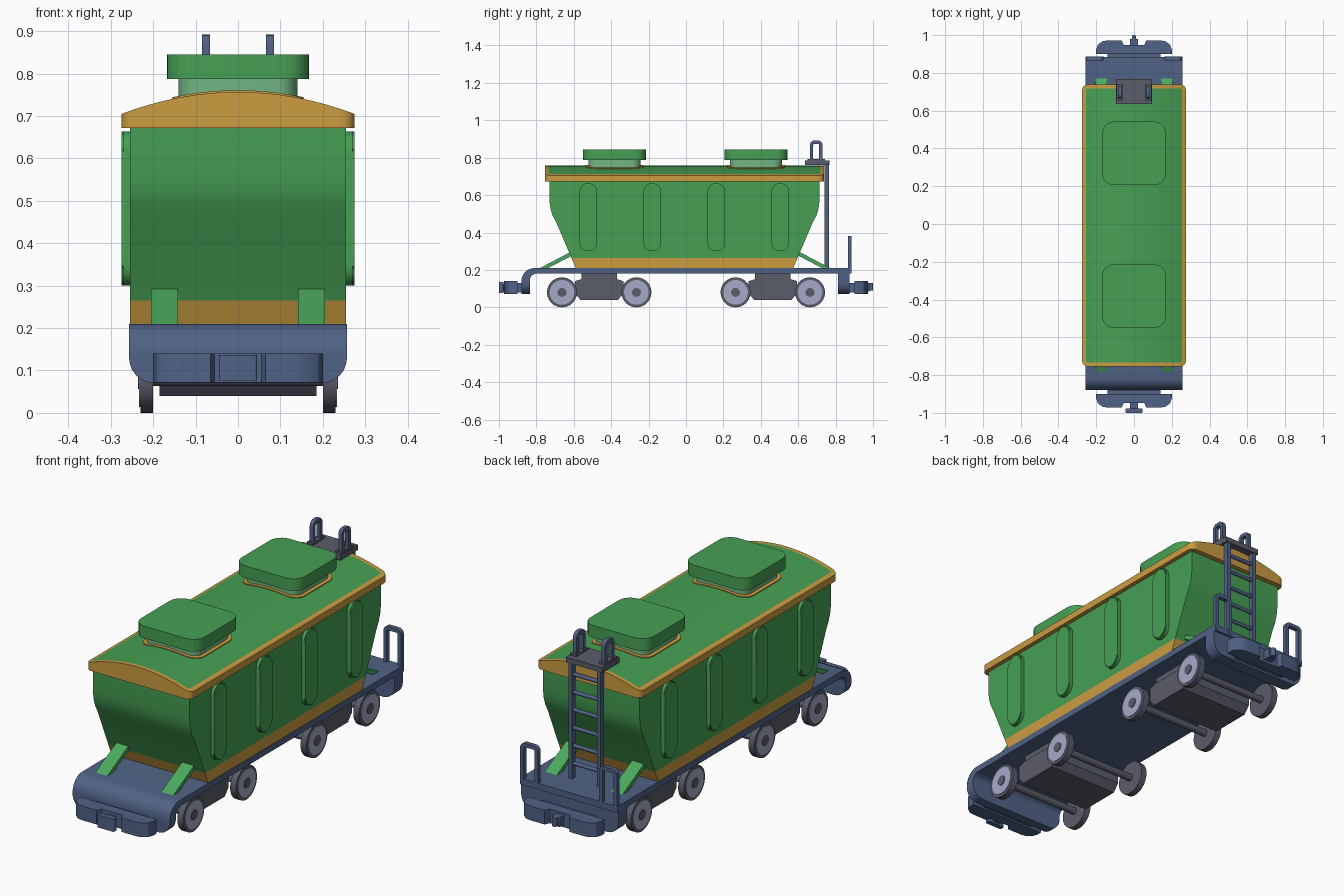
import bpy, bmesh, math
from mathutils import Vector

if "Cube" in bpy.data.objects:
    bpy.data.objects.remove(bpy.data.objects["Cube"])


def material(name, hexcode):
    m = bpy.data.materials.new(name)
    c = [int(hexcode[i:i + 2], 16) / 255 for i in (0, 2, 4)]
    m.diffuse_color = [((v + 0.055) / 1.055) ** 2.4 if v > 0.04 else v / 12.92 for v in c] + [1]
    m.use_nodes = True
    m.node_tree.nodes["Principled BSDF"].inputs["Base Color"].default_value = m.diffuse_color
    return m


GREEN = material("body green", "46A054")
BRIGHT = material("strut green", "4AAA5C")
PALE = material("pale green", "72B583")
ORANGE = material("ochre trim", "CA9C40")
BLUE = material("frame blue", "506285")
GREY = material("bogie grey", "5A5C6A")
STEEL = material("wheel steel", "A6AAC8")


def finish(name, bm, mats):
    bmesh.ops.recalc_face_normals(bm, faces=bm.faces)
    me = bpy.data.meshes.new(name)
    bm.to_mesh(me)
    bm.free()
    for m in mats:
        me.materials.append(m)
    ob = bpy.data.objects.new(name, me)
    bpy.context.collection.objects.link(ob)
    bpy.ops.object.select_all(action='DESELECT')
    ob.select_set(True)
    bpy.context.view_layer.objects.active = ob
    bpy.ops.object.shade_smooth_by_angle(angle=math.radians(32))
    return ob


def prism_bm(pts, axis, lo, hi):
    """Extrude a 2D outline along an axis: x uses (y,z), y uses (x,z), z uses (x,y)."""
    place = {'x': lambda a, b, t: (t, a, b), 'y': lambda a, b, t: (a, t, b),
             'z': lambda a, b, t: (a, b, t)}[axis]
    bm = bmesh.new()
    rows = [[bm.verts.new(place(a, b, t)) for a, b in pts] for t in (lo, hi)]
    bm.faces.new(rows[0])
    bm.faces.new(rows[1])
    n = len(pts)
    for i in range(n):
        j = (i + 1) % n
        bm.faces.new((rows[0][i], rows[0][j], rows[1][j], rows[1][i]))
    return bm


def prism(name, pts, axis, lo, hi, mat):
    return finish(name, prism_bm(pts, axis, lo, hi), [mat])


def arc(cx, cy, r, a0, a1, n=6):
    return [(cx + r * math.cos(math.radians(a0 + (a1 - a0) * i / n)),
             cy + r * math.sin(math.radians(a0 + (a1 - a0) * i / n))) for i in range(n + 1)]


def rounded(cx, cy, hx, hy, r, n=6):
    pts = []
    for k, (sx, sy) in enumerate(((1, 1), (-1, 1), (-1, -1), (1, -1))):
        pts += arc(cx + sx * (hx - r), cy + sy * (hy - r), r, 90 * k, 90 * k + 90, n)
    return pts


def circle(cx, cy, r, n=32):
    return arc(cx, cy, r, 0, 360 - 360 / n, n - 1)


def box(name, x0, x1, y0, y1, z0, z1, mat):
    return prism(name, [(x0, y0), (x1, y0), (x1, y1), (x0, y1)], 'z', z0, z1, mat)


def hoop(c, hw, z0, z1, t, r):
    """Upside-down U outline."""
    outer = [(c + hw, z0)] + arc(c + hw - r, z1 - r, r, 0, 90) + arc(c - hw + r, z1 - r, r, 90, 180) + [(c - hw, z0)]
    inner = [(c - hw + t, z0)] + arc(c - hw + r, z1 - r, r - t, 180, 90) + arc(c + hw - r, z1 - r, r - t, 90, 0) + [(c + hw - t, z0)]
    return outer + inner


def roof_z(x):
    return 0.757 - 0.052 * (x / 0.275) ** 2


def roof_slab(name, cy, hx, hy, r, z0, lift, mats, inset):
    """Rounded slab whose top follows the roof arc; the inset top takes the second colour."""
    bm = bmesh.new()
    face = bm.faces.new([bm.verts.new((x, y, z0)) for x, y in rounded(0, cy, hx, hy, r)])
    top = bmesh.ops.extrude_face_region(bm, geom=[face], use_keep_orig=True)['geom']
    bmesh.ops.translate(bm, vec=(0, 0, 0.03), verts=[v for v in top if isinstance(v, bmesh.types.BMVert)])
    bmesh.ops.recalc_face_normals(bm, faces=bm.faces)
    cap = [f for f in bm.faces if f.normal.z > 0.9]
    if inset:
        bmesh.ops.inset_region(bm, faces=cap, thickness=inset)
        for f in cap:
            f.material_index = 1
    for i in range(1, 16):
        bmesh.ops.bisect_plane(bm, geom=bm.verts[:] + bm.edges[:] + bm.faces[:],
                               plane_co=(hx * (i / 8 - 1), 0, 0), plane_no=(1, 0, 0))
    for v in bm.verts:
        if v.co.z > z0 + 0.01:
            v.co.z = roof_z(v.co.x) + lift
    return finish(name, bm, mats)


# Hopper body with sloping ends and an ochre lower band
half = [(0.577, 0.20), (0.686, 0.455), (0.705, 0.49), (0.716, 0.525), (0.722, 0.57), (0.722, 0.69)]
bm = prism_bm([(y - 0.008, z) for y, z in half] + [(-y - 0.008, z) for y, z in reversed(half)], 'x', -0.255, 0.255)
bmesh.ops.bisect_plane(bm, geom=bm.verts[:] + bm.edges[:] + bm.faces[:], plane_co=(0, 0, 0.265), plane_no=(0, 0, 1))
for f in bm.faces:
    f.material_index = 1 if f.calc_center_median().z < 0.265 else 0
finish("hopper_body", bm, [GREEN, ORANGE])

# Arched roof and the two hatches
roof_slab("roof", -0.008, 0.275, 0.746, 0.03, 0.672, 0, [ORANGE, GREEN], 0.02)
for i, cy in enumerate((-0.382, 0.374)):
    roof_slab(f"hatch_ring_{i}", cy, 0.155, 0.155, 0.06, 0.70, 0.004, [ORANGE], 0)
    prism(f"hatch_neck_{i}", rounded(0, cy, 0.14, 0.14, 0.05), 'z', 0.70, 0.79, PALE)
    prism(f"hatch_lid_{i}", rounded(0, cy, 0.168, 0.168, 0.06), 'z', 0.787, 0.845, GREEN)

# Rounded side ribs
for s in (-1, 1):
    for i in range(4):
        bm = prism_bm(rounded(-0.522 + 0.342 * i, 0.482, 0.047, 0.182, 0.046, 8), 'x', s * 0.245, s * 0.275)
        rim = [e for e in bm.edges if all(abs(v.co.x) > 0.27 for v in e.verts)]
        bmesh.ops.bevel(bm, geom=rim, offset=0.005, segments=2, affect='EDGES')
        finish(f"side_rib_{s}_{i}", bm, [GREEN])

# Deck with a curved front apron and a square rear apron
deck = [(-0.835, 0.07), (-0.88, 0.07)] + arc(-0.81, 0.14, 0.07, 180, 90) + [
    (0.885, 0.21), (0.885, 0.18), (0.875, 0.18), (0.875, 0.07), (0.812, 0.07), (0.812, 0.18)] + arc(-0.80, 0.145, 0.035, 90, 180)
bm = prism_bm(deck, 'x', -0.257, 0.257)
low = [e for e in bm.edges if all(v.co.z < 0.075 and abs(v.co.x) > 0.25 for v in e.verts)
       and abs(e.verts[0].co.x - e.verts[1].co.x) < 0.01]
bmesh.ops.bevel(bm, geom=low, offset=0.06, segments=6, affect='EDGES', profile=0.5)
finish("deck_frame", bm, [BLUE])

# Bumpers and couplers
side = [(0.2, 0.90), (0.2, 0.925), (0.19, 0.95), (0.165, 0.968), (0.14, 0.972), (0.065, 0.972), (0.055, 0.948)]
for s, n in ((-1, "front"), (1, "rear")):
    prism(n + "_bumper", [(x, s * y) for x, y in side] + [(-x, s * y) for x, y in reversed(side)], 'z', 0.072, 0.14, BLUE)
    box(n + "_bumper_mount", -0.14, 0.14, *sorted((s * 0.86, s * 0.91)), 0.08, 0.13, BLUE)
box("front_coupler_stem", -0.02, 0.02, -0.985, -0.94, 0.085, 0.125, BLUE)
prism("front_coupler_head", rounded(0, -0.988, 0.045, 0.012, 0.006, 3), 'z', 0.076, 0.136, BLUE)
box("rear_coupler_stem", -0.02, 0.02, 0.94, 0.98, 0.085, 0.13, BLUE)
prism("rear_coupler_pin", rounded(0, 0.985, 0.011, 0.015, 0.008, 3), 'z', 0.09, 0.13, BLUE)

# Diagonal struts at both ends
for sx in (-1, 1):
    for sy in (-1, 1):
        pts = [(0.80, 0.20), (0.60, 0.305), (0.575, 0.295), (0.765, 0.195)]
        prism(f"strut_{sx}_{sy}", [(sy * (y - 0.01 * (sy > 0)), z) for y, z in pts], 'x', sx * 0.142, sx * 0.205, BRIGHT)

# Bogies: side frames, bolster, axles, wheels
bogie = [(-0.10, 0.04), (0.10, 0.04), (0.13, 0.075), (0.13, 0.14), (0.09, 0.152),
         (-0.09, 0.152), (-0.13, 0.14), (-0.13, 0.075)]
for s, n in ((-1, "front"), (1, "rear")):
    c = s * 0.464
    prism(n + "_bogie", [(c + y, z) for y, z in bogie], 'x', -0.185, 0.185, GREY)
    prism(n + "_bolster", rounded(c, 0.165, 0.095, 0.03, 0.008, 2), 'x', -0.18, 0.18, GREY)
    for k in (-1, 1):
        y = c + k * 0.199
        prism(f"{n}_axle_{k}", circle(y, 0.08, 0.017, 16), 'x', -0.21, 0.21, GREY)
        for sx in (-1, 1):
            tag = f"{n}_{k}_{sx}"
            prism("wheel_" + tag, circle(y, 0.08, 0.08, 40), 'x', sx * 0.2, sx * 0.23, GREY)
            prism("wheel_disc_" + tag, circle(y, 0.08, 0.066), 'x', sx * 0.228, sx * 0.233, STEEL)
            prism("wheel_hub_" + tag, circle(y, 0.08, 0.024, 20), 'x', sx * 0.23, sx * 0.236, GREY)

# Rear ladder with platform, handles and corner rails
for s in (-1, 1):
    box(f"ladder_rail_{s}", s * 0.075 - 0.01, s * 0.075 + 0.01, 0.74, 0.765, 0.2, 0.77, BLUE)
    prism(f"ladder_handle_{s}", hoop(0.696, 0.034, 0.78, 0.892, 0.018, 0.025), 'x', s * 0.066, s * 0.085, BLUE)
    prism(f"corner_rail_{s}", hoop(s * 0.208, 0.047, 0.19, 0.382, 0.018, 0.025), 'y', 0.865, 0.886, BLUE)
for i in range(6):
    prism(f"ladder_rung_{i}", circle(0.752, 0.28 + 0.085 * i, 0.009, 12), 'x', -0.075, 0.075, BLUE)
box("ladder_platform", -0.095, 0.095, 0.635, 0.768, 0.76, 0.785, GREY)
for s in (-1, 1):
    box(f"handle_foot_{s}", s * 0.076 - 0.016, s * 0.076 + 0.016, 0.65, 0.742, 0.78, 0.794, GREY)
